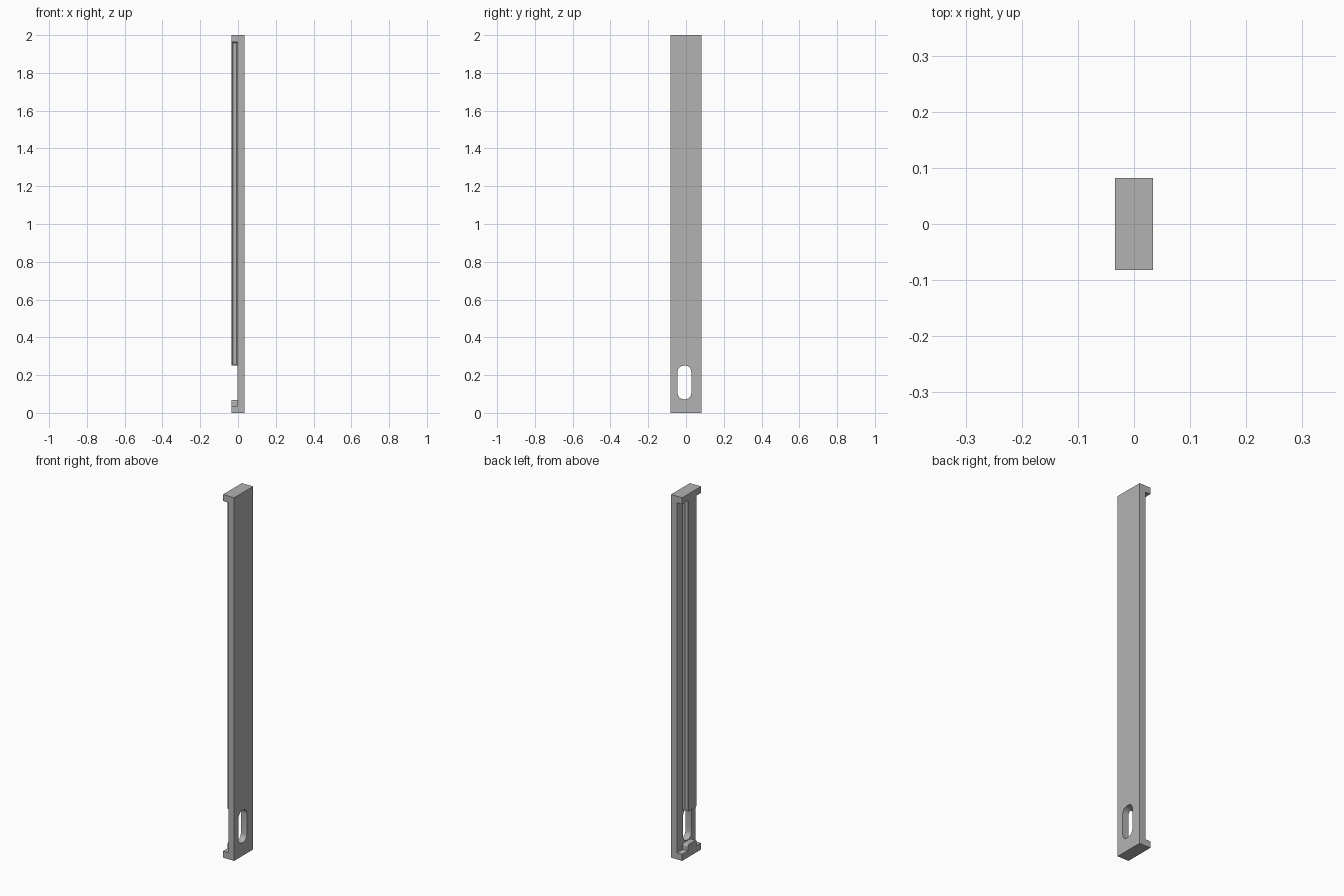
import bpy
import bmesh
import math

cube = bpy.data.objects.get("Cube")
if cube:
    bpy.data.objects.remove(cube, do_unlink=True)

grey = bpy.data.materials.new("plain grey")
grey.use_nodes = True
COLOR = (0.45, 0.45, 0.45, 1)
grey.diffuse_color = COLOR
grey.node_tree.nodes["Principled BSDF"].inputs["Base Color"].default_value = COLOR

BACK, INNER, FACE = 0.034, -0.002, -0.034   # x levels: plate outside, plate inside, raised face
HALF = 0.082                                # half width in y
RAIL = (-0.044, 0.032)                      # y range of the raised rail
SLOT = (0.072, 0.25)                        # z range of the slot


def box(name, x, y, z, shape=None):
    """Box from three ranges, optionally edited as a bmesh."""
    bm = bmesh.new()
    bmesh.ops.create_cube(bm, size=1)
    for v in bm.verts:
        v.co = [a + (b - a) * (c + 0.5) for (a, b), c in zip((x, y, z), v.co)]
    if shape:
        shape(bm)
    mesh = bpy.data.meshes.new(name)
    bm.to_mesh(mesh)
    bm.free()
    mesh.materials.append(grey)
    obj = bpy.data.objects.new(name, mesh)
    bpy.context.collection.objects.link(obj)
    return obj


def round_edges(bm, axis, radius, segments, test=lambda p: True):
    """Round the edges that run along one axis and pass the test."""
    edges = []
    for e in bm.edges:
        d = (e.verts[1].co - e.verts[0].co).normalized()
        if abs(d[axis]) > 0.9 and test((e.verts[0].co + e.verts[1].co) / 2):
            edges.append(e)
    bmesh.ops.bevel(bm, geom=edges, offset=radius, segments=segments,
                    profile=0.5, affect='EDGES')


def shape_rail(bm):
    # Sunken channel along both sides, then a rounded lower end
    sides = [f for f in bm.faces if abs(f.normal.y) > 0.9]
    bmesh.ops.inset_individual(bm, faces=sides, thickness=0.01, depth=-0.01)
    round_edges(bm, 0, 0.009, 3, lambda p: p.z < SLOT[1] + 0.001)


def shape_stub(bm):
    round_edges(bm, 0, 0.012, 3, lambda p: p.z > SLOT[0] - 0.004)


# Long back plate with a rounded slot near the foot
plate = box("back_plate", (INNER, BACK), (-HALF, HALF), (0, 2))
cutter = box("slot_cutter", (INNER - 0.1, BACK + 0.1), (-0.044, 0.028), SLOT,
             lambda bm: round_edges(bm, 0, 0.032, 8))
cutter.hide_render = True
cut = plate.modifiers.new("slot", 'BOOLEAN')
cut.operation = 'DIFFERENCE'
cut.solver = 'EXACT'
cut.object = cutter
bpy.context.view_layer.objects.active = plate
plate.select_set(True)
bpy.ops.object.modifier_apply(modifier="slot")
bpy.data.objects.remove(cutter, do_unlink=True)
bpy.ops.object.shade_smooth_by_angle(angle=math.radians(30))

# End lips across the full width
for name, z in (("bottom_lip", (0, 0.036)), ("top_lip", (1.964, 2))):
    box(name, (FACE, INNER), (-HALF, HALF), z)

# Raised rail above the slot and its short stub below
box("raised_rail", (FACE, INNER), RAIL, (SLOT[1], 1.964), shape_rail)
box("rail_stub", (FACE, INNER), RAIL, (0.036, SLOT[0] - 0.003), shape_stub)
